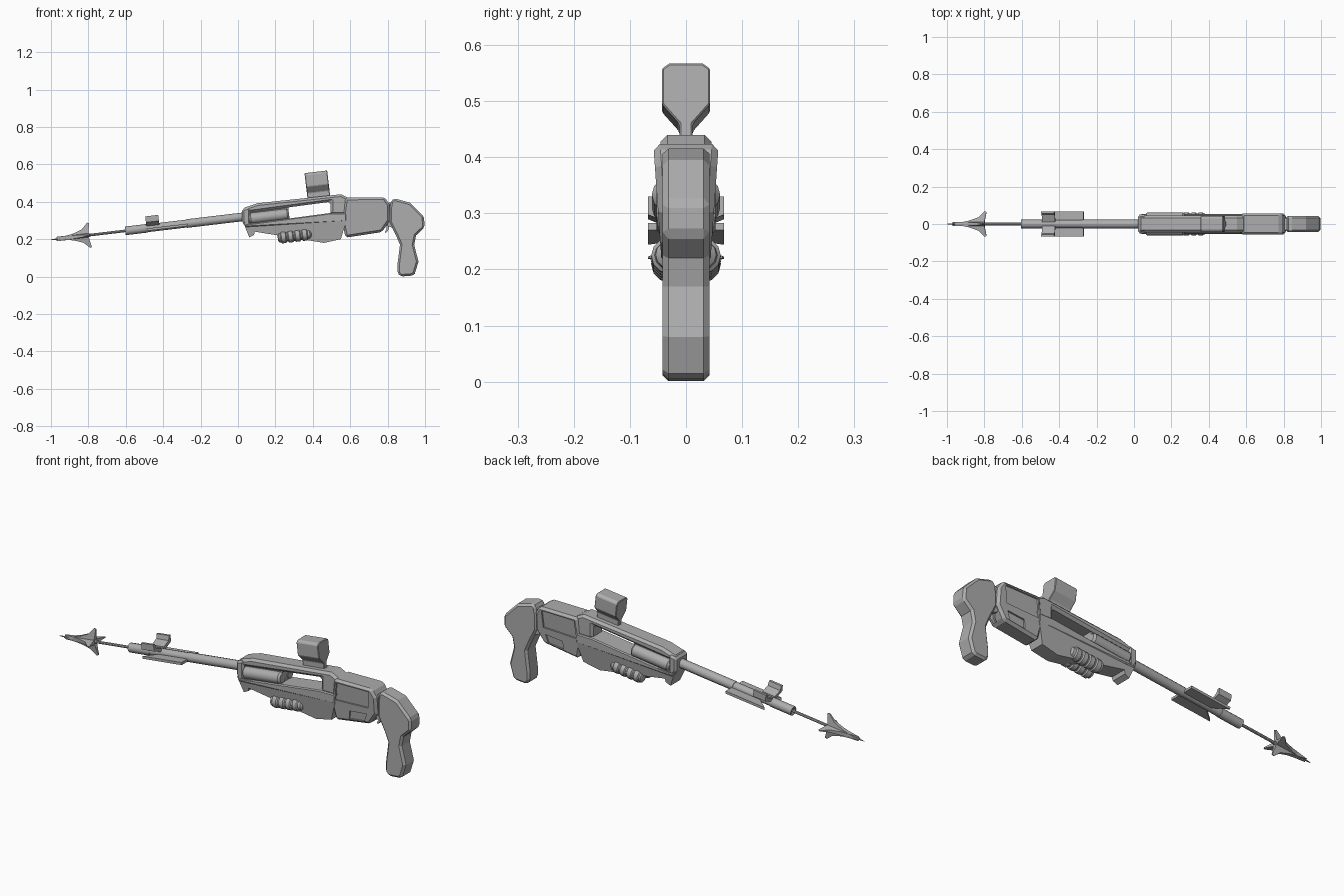
import bpy, bmesh, math
from mathutils import Matrix, Vector

if "Cube" in bpy.data.objects:
    bpy.data.objects.remove(bpy.data.objects["Cube"])

grey = bpy.data.materials.new("gunmetal_grey")
grey.use_nodes = True
COL = (0.42, 0.42, 0.42, 1)
grey.diffuse_color = COL
grey.node_tree.nodes["Principled BSDF"].inputs["Base Color"].default_value = COL

# Frame of the barrel line: x runs back from the spear tip, z is up from the line
AXIS = Matrix.Translation((-1, 0, 0.197)) @ Matrix.Rotation(-math.atan(0.119), 4, 'Y')
ID = Matrix.Identity(4)


def finish(name, bm, matrix=ID, bevel=0, smooth=False):
    bmesh.ops.recalc_face_normals(bm, faces=bm.faces)
    me = bpy.data.meshes.new(name)
    bm.to_mesh(me)
    bm.free()
    me.transform(matrix)
    me.materials.append(grey)
    ob = bpy.data.objects.new(name, me)
    bpy.context.collection.objects.link(ob)
    bpy.ops.object.select_all(action='DESELECT')
    ob.select_set(True)
    bpy.context.view_layer.objects.active = ob
    if bevel:
        m = ob.modifiers.new("edge", 'BEVEL')
        m.width, m.segments, m.limit_method = bevel, 1, 'ANGLE'
        m.angle_limit = math.radians(40)
    if smooth:
        bpy.ops.object.shade_smooth_by_angle(angle=math.radians(35))
    return ob


def prism(name, pts, lo, hi, place=lambda a, b, c: (a, c, b), **kw):
    """Extrude a 2D profile between two depths, each a number or a rule of the profile point."""
    bm = bmesh.new()
    rings = []
    for d in (lo, hi):
        f = d if callable(d) else (lambda a, b, d=d: d)
        rings.append([bm.verts.new(place(a, b, f(a, b))) for a, b in pts])
    bm.faces.new(rings[0])
    bm.faces.new(rings[1])
    n = len(pts)
    for i in range(n):
        j = (i + 1) % n
        bm.faces.new((rings[0][i], rings[0][j], rings[1][j], rings[1][i]))
    return finish(name, bm, **kw)


def slab(name, pts, width, **kw):
    """Prism symmetrical about the middle plane."""
    f = width if callable(width) else (lambda a, b: width)
    return prism(name, pts, lambda a, b: -f(a, b), f, **kw)


def lathe(name, pts, y=0, z=0, sides=12):
    """Turn (distance, radius) points round the barrel line."""
    bm = bmesh.new()
    rings = []
    for s, r in pts:
        rings.append([bm.verts.new((s, y + r * math.cos(t), z + r * math.sin(t)))
                      for t in (math.tau * k / sides for k in range(sides))])
    for a, b in zip(rings, rings[1:]):
        for k in range(sides):
            j = (k + 1) % sides
            bm.faces.new((a[k], a[j], b[j], b[k]))
    bm.faces.new(rings[0])
    bm.faces.new(rings[-1])
    return finish(name, bm, AXIS, smooth=True)


# Spear: shaft, point and four swept barbs
lathe("spear_shaft", [(0.1, .007), (0.45, .007)], sides=8)
lathe("spear_point", [(0, .001), (0.1, .012), (0.17, .015), (0.21, .008)], sides=8)
barb = [(0.03, 0), (0.12, .018), (0.17, .036), (0.203, .068), (0.213, .064), (0.2, 0)]
for k in range(4):
    slab(f"spear_barb_{k + 1}", barb, lambda s, r: .012 - .15 * r,
         matrix=AXIS @ Matrix.Rotation(k * math.pi / 2, 4, 'X'))

# Barrel with hollow muzzle
lathe("barrel", [(0.44, .01), (0.4, .015), (0.4, .023), (0.52, .023),
                 (0.52, .021), (0.73, .021), (0.73, .023), (1.1, .023)])

# Barrel fins and raised sight posts
fin = [(0.585, .01), (0.515, .068), (0.735, .068), (0.735, .01)]
post = [(.01, .008), (.068, .032), (.068, .064), (.056, .064), (.05, .042), (.01, .026)]
for side, sign in (("left", 1), ("right", -1)):
    prism(f"barrel_fin_{side}", fin, -.014, -.001,
          place=lambda a, b, c: (a, sign * b, c), matrix=AXIS)
    prism(f"sight_post_{side}", post, 0.515, 0.585,
          place=lambda a, b, c: (c, sign * a, b), matrix=AXIS)

# Receiver: top rail, inner core, front collar and tapering lower hull
slab("top_rail", [(.025, .32), (.025, .366), (.105, .392), (.55, .44), (.6, .415), (.6, .33),
                  (.495, .33), (.495, .4), (.06, .342)], .045, bevel=.012)
slab("receiver_core", [(.05, .27), (.05, .36), (.27, .38), (.27, .29)], .03)
slab("front_collar", [(.022, .296), (.022, .362), (.065, .372), (.065, .27), (.035, .27)],
     .05, bevel=.01)
slab("hull_upper", [(.04, .265), (.035, .279), (.27, .31), (.495, .34), (.58, .34), (.58, .295)],
     .053, bevel=.005)
slab("hull_lower", [(.03, .285), (.06, .21), (.085, .222), (.09, .24), (.46, .18), (.55, .2),
                    (.58, .3)], lambda x, z: .053 - .16 * (.3 - z))

# Gas canisters either side: smooth above, ribbed below
ribs = [(1.205, .014), (1.212, .026)]
for k in range(4):
    s = 1.22 + .038 * k
    ribs += [(s, .026), (s + .005, .032), (s + .027, .032), (s + .032, .026)]
ribs += [(1.378, .024), (1.386, .014)]
for side, sign in (("left", 1), ("right", -1)):
    lathe(f"upper_canister_{side}", [(1.065, .02), (1.075, .03), (1.27, .03), (1.28, .022)],
          y=sign * .031, z=-.014)
    lathe(f"ribbed_canister_{side}", ribs, y=sign * .03, z=-.134)


# Rear block with recessed side panels
def block_width(x, z):
    return .058 - .07 * (.42 - z)


rear = slab("rear_block", [(.555, .3), (.575, .422), (.785, .424), (.81, .385), (.812, .3),
                           (.77, .238), (.575, .208)], block_width, bevel=.012)
upper_panel = [(.59, .404), (.772, .407), (.765, .322), (.58, .314)]
lower_panel = [(.66, .278), (.755, .288), (.74, .246), (.655, .236)]
for sign in (1, -1):
    for pts in (upper_panel, lower_panel):
        cutter = prism("panel_cutter", pts, lambda x, z: sign * (block_width(x, z) - .008),
                       sign * .09)
        cutter.hide_render = True
        bpy.context.view_layer.objects.active = rear
        m = rear.modifiers.new("panel", 'BOOLEAN')
        m.object, m.solver = cutter, 'EXACT'
        for mod in list(rear.modifiers):
            bpy.ops.object.modifier_apply(modifier=mod.name)
        bpy.data.objects.remove(cutter)

# Scope on a narrow neck
half = [(.012, .055), (.012, .085), (.043, .12), (.043, .184), (.03, .193)]
prism("scope", half + [(-y, z) for y, z in reversed(half)], 1.388, 1.51,
      place=lambda a, b, c: (c, a, b), matrix=AXIS, bevel=.003)

# Grip, its joint to the block, and the trigger
slab("grip_joint", [(.78, .39), (.84, .4), (.86, .25), (.8, .27)], .033)
slab("grip", [(.81, .365), (.818, .405), (.835, .418), (.92, .395), (.995, .32), (.997, .262),
              (.952, .22), (.942, .17), (.965, .08), (.945, .015), (.93, .005), (.87, 0),
              (.852, .02), (.852, .06), (.866, .17), (.845, .22), (.81, .29)], .042, bevel=.012)
slab("trigger", [(.79, .29), (.81, .29), (.805, .25), (.79, .232), (.785, .238), (.795, .255)], .008)
